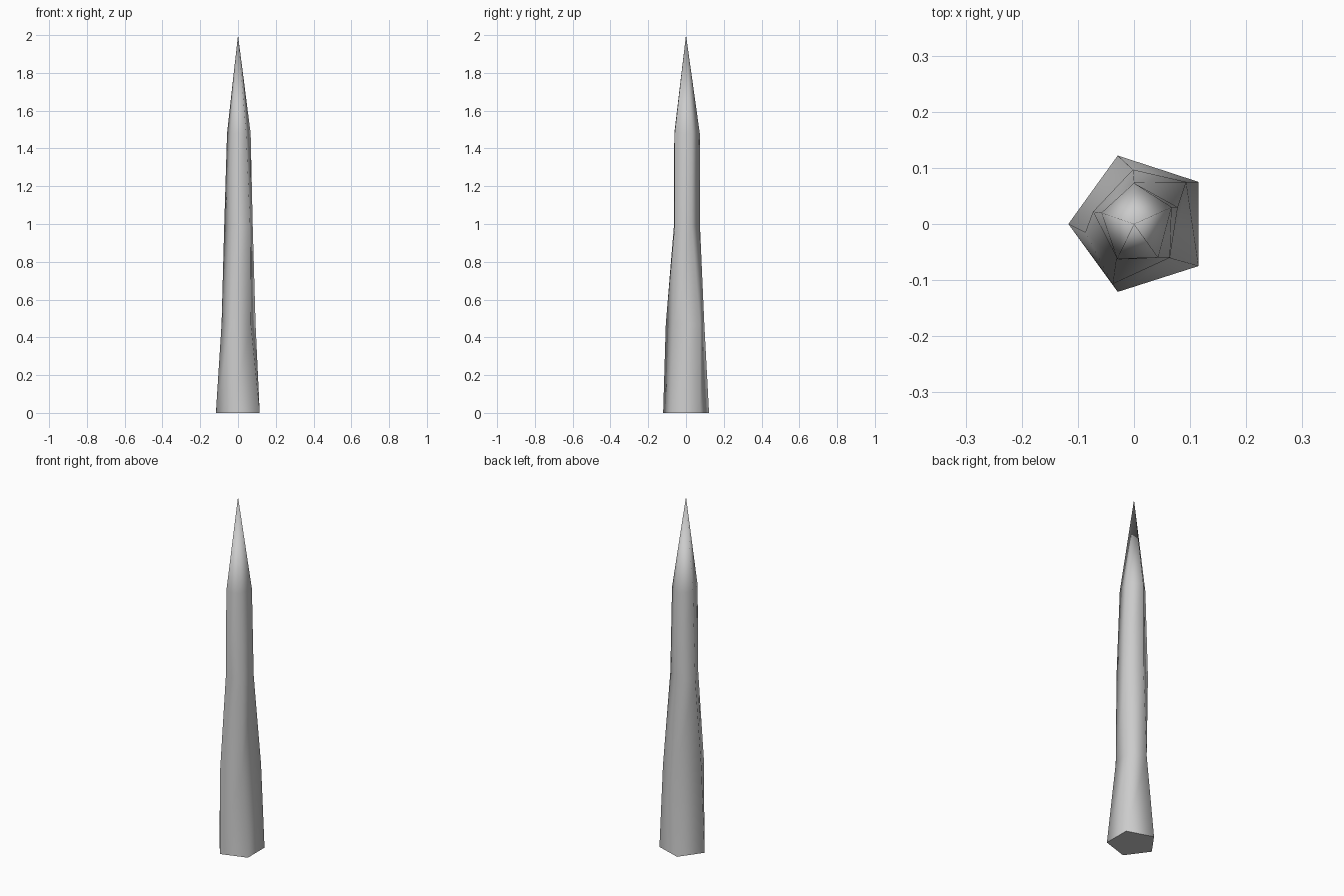
import bpy, bmesh

cube = bpy.data.objects.get("Cube")
if cube:
    bpy.data.objects.remove(cube, do_unlink=True)

# One plain grey material
grey = bpy.data.materials.new("stone_grey")
grey.use_nodes = True
colour = (0.6, 0.6, 0.6, 1.0)
grey.diffuse_color = colour
grey.node_tree.nodes["Principled BSDF"].inputs["Base Color"].default_value = colour

# Five-sided cross-sections, each slightly twisted: (height, corners anticlockwise)
SECTIONS = [
    (0.00, [(0.115, 0.075), (-0.029, 0.122), (-0.117, 0.0), (-0.029, -0.121), (0.115, -0.075)]),
    (0.47, [(0.093, 0.075), (-0.002, 0.097), (-0.087, -0.015), (-0.038, -0.107), (0.068, -0.062)]),
    (0.99, [(0.078, 0.030), (0.000, 0.074), (-0.073, 0.022), (-0.032, -0.064), (0.064, -0.060)]),
    (1.48, [(0.067, 0.030), (0.000, 0.073), (-0.058, 0.020), (-0.030, -0.062), (0.043, -0.060)]),
]

bm = bmesh.new()
rings = [[bm.verts.new((x, y, z)) for x, y in pts] for z, pts in SECTIONS]

# Twisted shaft walls, split along the direction of the twist
for low, high in zip(rings, rings[1:]):
    for i in range(5):
        j = (i + 1) % 5
        bm.faces.new((low[i], low[j], high[j]))
        bm.faces.new((low[i], high[j], high[i]))

# Pointed tip
tip = bm.verts.new((0, 0, 2))
for i in range(5):
    bm.faces.new((rings[-1][i], rings[-1][(i + 1) % 5], tip))

# Flat base
base = bm.faces.new(rings[0][::-1])

# Smooth sides with a crisp edge around the base
for f in bm.faces:
    f.smooth = f is not base
for e in base.edges:
    e.smooth = False

mesh = bpy.data.meshes.new("spike")
bm.to_mesh(mesh)
bm.free()
mesh.materials.append(grey)
bpy.context.collection.objects.link(bpy.data.objects.new("spike", mesh))
